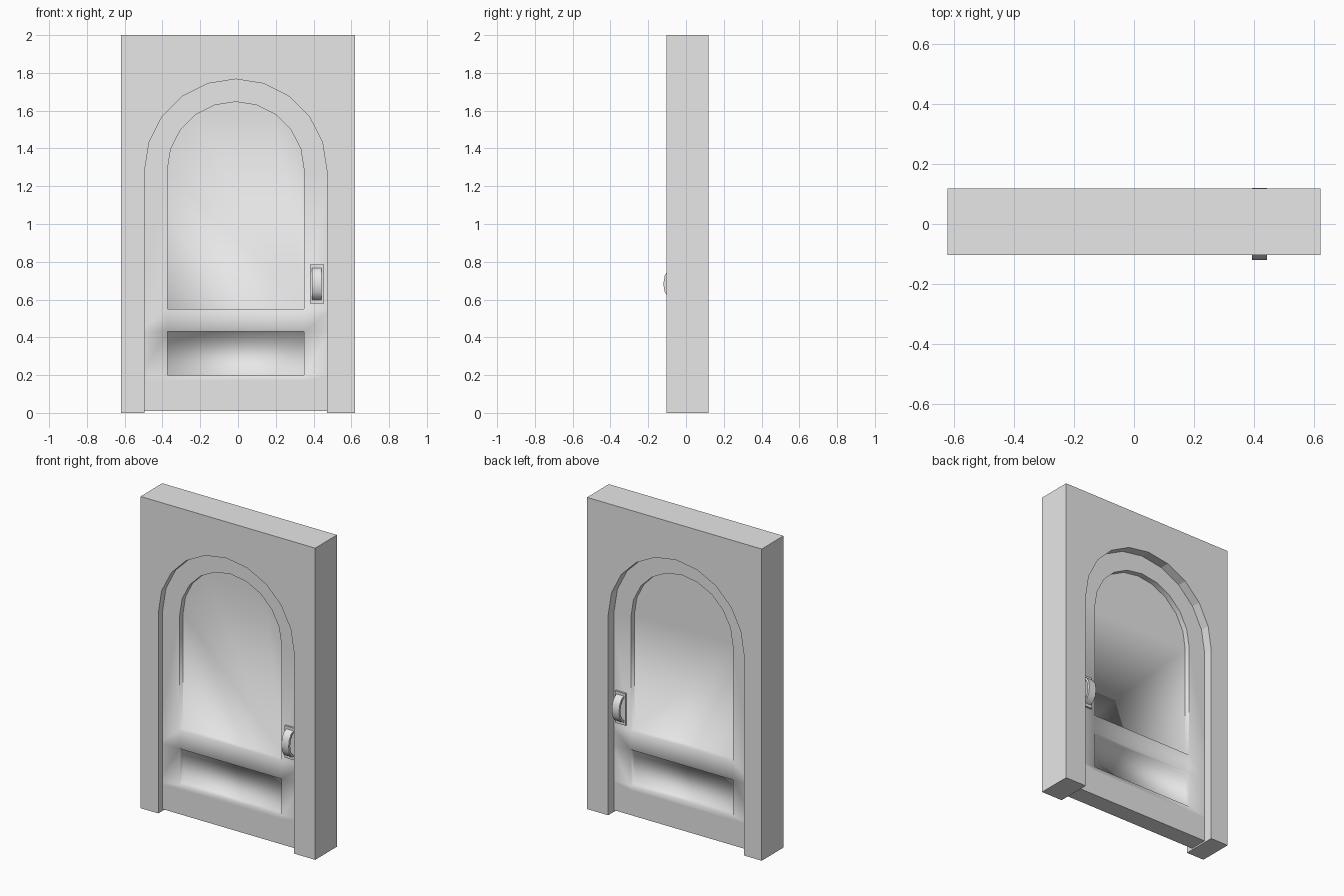
import bpy, bmesh, math

cube = bpy.data.objects.get("Cube")
if cube:
    bpy.data.objects.remove(cube)

GREY = (0.8, 0.8, 0.8, 1)
mat = bpy.data.materials.new("light grey")
mat.use_nodes = True
mat.diffuse_color = GREY
mat.node_tree.nodes["Principled BSDF"].inputs["Base Color"].default_value = GREY

CX, SPRING = -0.012, 1.285      # arch centre
DOOR_Y = 0.058                  # half thickness of the door
RECESS = 0.035


def finish(name, bm, mirror=False):
    bmesh.ops.recalc_face_normals(bm, faces=bm.faces)
    mesh = bpy.data.meshes.new(name)
    bm.to_mesh(mesh)
    bm.free()
    mesh.materials.append(mat)
    obj = bpy.data.objects.new(name, mesh)
    bpy.context.collection.objects.link(obj)
    if mirror:
        mod = obj.modifiers.new("other side", "MIRROR")
        mod.use_axis = (False, True, False)
    return obj


def arch(radius, heights, steps=10):
    """Up the left side, round the arch and down the right side."""
    left = [(CX - radius, z) for z in heights]
    curve = []
    for i in range(steps + 1):
        a = math.pi * (1 - i / steps)
        curve.append((CX + radius * math.cos(a), SPRING + radius * math.sin(a)))
    right = [(CX + radius, z) for z in reversed(heights)]
    return left + curve + right


def box(bm, x0, x1, y0, y1, z0, z1):
    made = bmesh.ops.create_cube(bm, size=1)["verts"]
    for v in made:
        v.co = (x1 if v.co.x > 0 else x0, y1 if v.co.y > 0 else y0,
                z1 if v.co.z > 0 else z0)


def extrude_profile(bm, points, place, offset):
    face = bm.faces.new([bm.verts.new(place(*p)) for p in points])
    new = bmesh.ops.extrude_face_region(bm, geom=[face])["geom"]
    bmesh.ops.translate(bm, vec=offset,
                        verts=[g for g in new if isinstance(g, bmesh.types.BMVert)])


# Wall with an arched opening
bm = bmesh.new()
outline = [(0.62, 0), (0.62, 2), (-0.62, 2), (-0.62, 0)] + arch(0.482, [0])
extrude_profile(bm, outline, lambda x, z: (x, -0.103, z), (0, 0.221, 0))
finish("door_frame", bm)

# Door leaf: arched border, rails and two recessed panels
bm = bmesh.new()
rows = [0.01, 0.17, 0.2, 0.43, 0.55]
outer, inner = [[bm.verts.new((x, -DOOR_Y, z)) for x, z in arch(r, rows)]
                for r in (0.507, 0.362)]
for i in range(len(outer) - 1):
    bm.faces.new((outer[i], outer[i + 1], inner[i + 1], inner[i]))
bands = [bm.faces.new((inner[i], inner[i + 1], inner[-2 - i], inner[-1 - i]))
         for i in range(4)]
panels = [bands[2], bm.faces.new(inner[4:-4])]
bmesh.ops.recalc_face_normals(bm, faces=bm.faces)
rim = [e for e in bm.edges if e.is_boundary]
for f in bmesh.ops.extrude_discrete_faces(bm, faces=panels)["faces"]:
    bmesh.ops.translate(bm, vec=(0, RECESS, 0), verts=f.verts)
edge = bmesh.ops.extrude_edge_only(bm, edges=rim)["geom"]
for v in edge:
    if isinstance(v, bmesh.types.BMVert):
        v.co.y = 0
bmesh.ops.remove_doubles(bm, verts=bm.verts, dist=0.0005)
bmesh.ops.recalc_face_normals(bm, faces=bm.faces)
for f in bm.faces:
    f.smooth = True
# Crisp arch and rim, soft lower panel and sill
for e in bm.edges:
    if len(e.link_faces) == 2 and e.calc_face_angle() > 1:
        top = max(v.co.z for v in e.verts)
        on_rim = any(abs(v.co.y) < 0.001 for f in e.link_faces for v in f.verts)
        e.smooth = not (on_rim or top > 0.56)
finish("door_leaf", bm, mirror=True)

# Handle back plate
bm = bmesh.new()
box(bm, 0.38, 0.455, -DOOR_Y - 0.012, -DOOR_Y + 0.01, 0.58, 0.785)
finish("handle_plate", bm, mirror=True)

# Bowed handle grip
bm = bmesh.new()
STEPS, MID, HALF = 6, 0.683, 0.085
angles = [math.pi * i / STEPS for i in range(STEPS + 1)]
bow = [(-DOOR_Y - 0.01 - 0.052 * math.sin(a), MID - HALF * math.cos(a)) for a in angles]
bow += [(-DOOR_Y - 0.01 - 0.036 * math.sin(a), MID - (HALF - 0.014) * math.cos(a))
        for a in reversed(angles)]
extrude_profile(bm, bow, lambda y, z: (0.392, y, z), (0.051, 0, 0))
grip = finish("handle_grip", bm, mirror=True)
bpy.ops.object.select_all(action="DESELECT")
bpy.context.view_layer.objects.active = grip
grip.select_set(True)
bpy.ops.object.shade_smooth_by_angle(angle=math.radians(40))
